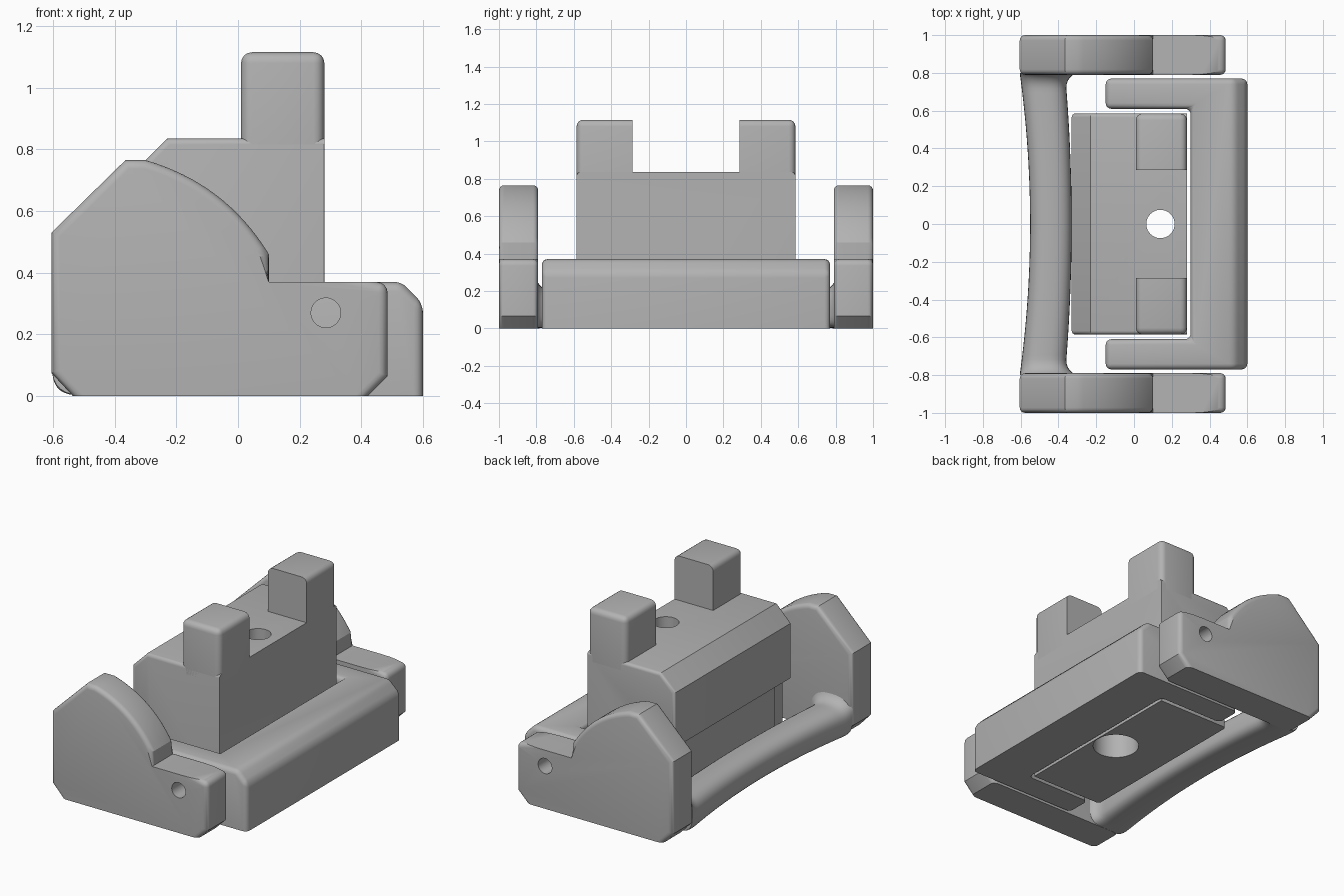
import bpy, bmesh, math
from mathutils import Vector

cube = bpy.data.objects.get("Cube")
if cube:
    bpy.data.objects.remove(cube, do_unlink=True)

grey = bpy.data.materials.new("plain grey")
grey.use_nodes = True
grey.diffuse_color = (0.45, 0.45, 0.45, 1)
grey.node_tree.nodes["Principled BSDF"].inputs["Base Color"].default_value = (0.45, 0.45, 0.45, 1)


def finish(bm, name):
    bmesh.ops.recalc_face_normals(bm, faces=bm.faces)
    me = bpy.data.meshes.new(name)
    bm.to_mesh(me)
    bm.free()
    ob = bpy.data.objects.new(name, me)
    bpy.context.collection.objects.link(ob)
    me.materials.append(grey)
    return ob


def prism(pts, axis, lo, hi):
    """Extrude a closed outline along y (outline in xz) or z (outline in xy)."""
    bm = bmesh.new()
    put = (lambda a, b, d: (a, d, b)) if axis == "y" else (lambda a, b, d: (a, b, d))
    face = bm.faces.new([bm.verts.new(put(a, b, lo)) for a, b in pts])
    out = bmesh.ops.extrude_face_region(bm, geom=[face])
    verts = [g for g in out["geom"] if isinstance(g, bmesh.types.BMVert)]
    bmesh.ops.translate(bm, verts=verts, vec=Vector(put(0, 0, hi - lo)))
    bmesh.ops.recalc_face_normals(bm, faces=bm.faces)
    return bm


def round_edges(bm, rule, size, segments=4):
    edges = [e for e in bm.edges if rule(e.verts[0].co, e.verts[1].co)
             and e.calc_face_angle(0) > math.radians(25)]
    bmesh.ops.bevel(bm, geom=edges, offset=size, offset_type="OFFSET", segments=segments,
                    profile=0.5, affect="EDGES", clamp_overlap=True)


def smooth(ob):
    bpy.ops.object.select_all(action="DESELECT")
    ob.select_set(True)
    bpy.context.view_layer.objects.active = ob
    bpy.ops.object.shade_smooth_by_angle(angle=math.radians(28))


def drill(ob, name, radius, depth, place, along_y=False):
    bm = bmesh.new()
    bmesh.ops.create_cone(bm, cap_ends=True, segments=40, radius1=radius, radius2=radius, depth=depth)
    cutter = finish(bm, name)
    cutter.location = place
    if along_y:
        cutter.rotation_euler.x = math.pi / 2
    cutter.hide_render = True
    mod = ob.modifiers.new(name, "BOOLEAN")
    mod.operation, mod.solver, mod.object = "DIFFERENCE", "EXACT", cutter
    bpy.context.view_layer.objects.active = ob
    bpy.ops.object.modifier_apply(modifier=name)
    bpy.data.objects.remove(cutter, do_unlink=True)


# Side plates: curved top, chamfered ends, pivot hole
cx, cz, r = -0.37, 0.20, 0.565
arc = []
for i in range(17):
    t = i / 16
    # shallow arc from the notch up to the crest
    a, b, c = Vector((0.10, 0.46)), Vector((-0.04, 0.69)), Vector((-0.30, 0.765))
    arc.append(tuple(a * (1 - t) ** 2 + b * 2 * t * (1 - t) + c * t * t))
plate_outline = ([(-0.605, 0.075), (-0.535, 0), (0.42, 0), (0.485, 0.065), (0.485, 0.37), (0.10, 0.37)]
                 + arc + [(-0.365, 0.765), (-0.605, 0.53)])
for side, label in ((1, "back"), (-1, "front")):
    lo, hi = sorted((side * 0.79, side * 1.0))
    bm = prism(plate_outline, "y", lo, hi)
    corner = lambda p, q: (p.y != q.y and p.x > 0.48 and p.z > 0.3)
    round_edges(bm, corner, 0.035)
    rim = lambda p, q: (abs(p.y - q.y) < 1e-4 and max(p.z, q.z) > 0.01
                        and not (abs(p.z - 0.37) < 1e-3 and abs(q.z - 0.37) < 1e-3))
    round_edges(bm, rim, 0.028)
    plate = finish(bm, label + "_side_plate")
    drill(plate, "pivot_hole", 0.048, 0.6, (0.285, side * 0.9, 0.27), True)
    smooth(plate)

# Grip bar: rounded section bowed inward, flaring into the plates
bm = bmesh.new()
rings = []
count = 48
for i in range(count + 1):
    s = -1 + 2 * i / count
    s = math.sin(s * math.pi / 2)
    y = s * 0.80
    bow = 1 - s * s
    near = max(0, 1 - (0.80 - abs(y)) / 0.085)
    flare = 0.08 * (1 - math.sqrt(max(0, 1 - near * near)))
    x0 = -0.605 + 0.055 * bow
    x1 = -0.365 + 0.035 * bow + flare
    z0, z1 = 0.0 + 0.015 * bow, 0.20 + flare
    ring = []
    for k in range(32):
        t = 2 * math.pi * k / 32
        c, n = math.cos(t), math.sin(t)
        power = 0.55 if n < 0 else 0.8
        u = math.copysign(abs(c) ** power, c)
        v = math.copysign(abs(n) ** power, n)
        ring.append(bm.verts.new(((x0 + x1) / 2 + u * (x1 - x0) / 2, y,
                                  (z0 + z1) / 2 + v * (z1 - z0) / 2)))
    rings.append(ring)
for a, b in zip(rings, rings[1:]):
    for k in range(32):
        m = (k + 1) % 32
        bm.faces.new((a[k], a[m], b[m], b[k]))
bm.faces.new(rings[0])
bm.faces.new(rings[-1])
smooth(finish(bm, "grip_bar"))

# U-shaped bracket: long base with two arms, chamfered outer top edge
half = [(0.60, 0.77), (-0.15, 0.77), (-0.15, 0.61), (0.30, 0.61)]
bm = prism(half + [(x, -y) for x, y in reversed(half)], "z", 0, 0.37)
round_edges(bm, lambda p, q: p.z > 0.3 and q.z > 0.3 and p.x > 0.59 and q.x > 0.59, 0.07, 1)
round_edges(bm, lambda p, q: max(p.z, q.z) > 0.01, 0.03)
smooth(finish(bm, "u_bracket"))

# Central block: chamfered rear top and an undercut that clears the bar
undercut = [(-0.33 + 0.11 * math.sin(t), 0.28 + 0.11 * math.cos(t))
            for t in [i * math.pi / 16 for i in range(9)]]
block_outline = [(0.28, 0), (0.28, 0.835), (-0.23, 0.835), (-0.33, 0.735)] + undercut + [(-0.22, 0)]
bm = prism(block_outline, "y", -0.585, 0.585)
round_edges(bm, lambda p, q: p.y == q.y and max(p.z, q.z) > 0.01 and p.x + q.x < 0.1, 0.02)
round_edges(bm, lambda p, q: p.y == q.y and p.x > 0.27 and q.x > 0.27, 0.03)
block = finish(bm, "central_block")
drill(block, "screw_hole", 0.075, 3, (0.14, 0, 0.5))
drill(block, "screw_recess", 0.135, 0.5, (0.14, 0, 0))
smooth(block)

# Upright posts on the block, sharp on the inner faces
for side, label in ((1, "back"), (-1, "front")):
    lo, hi = sorted((side * 0.285, side * 0.585))
    bm = prism([(0.01, 0.78), (0.28, 0.78), (0.28, 1.115), (0.01, 1.115)], "y", lo, hi)
    inner = side * 0.285
    rule = lambda p, q: (max(p.z, q.z) > 0.8
                         and not (abs(p.y - inner) < 1e-4 and abs(q.y - inner) < 1e-4))
    round_edges(bm, rule, 0.035)
    smooth(finish(bm, label + "_post"))
